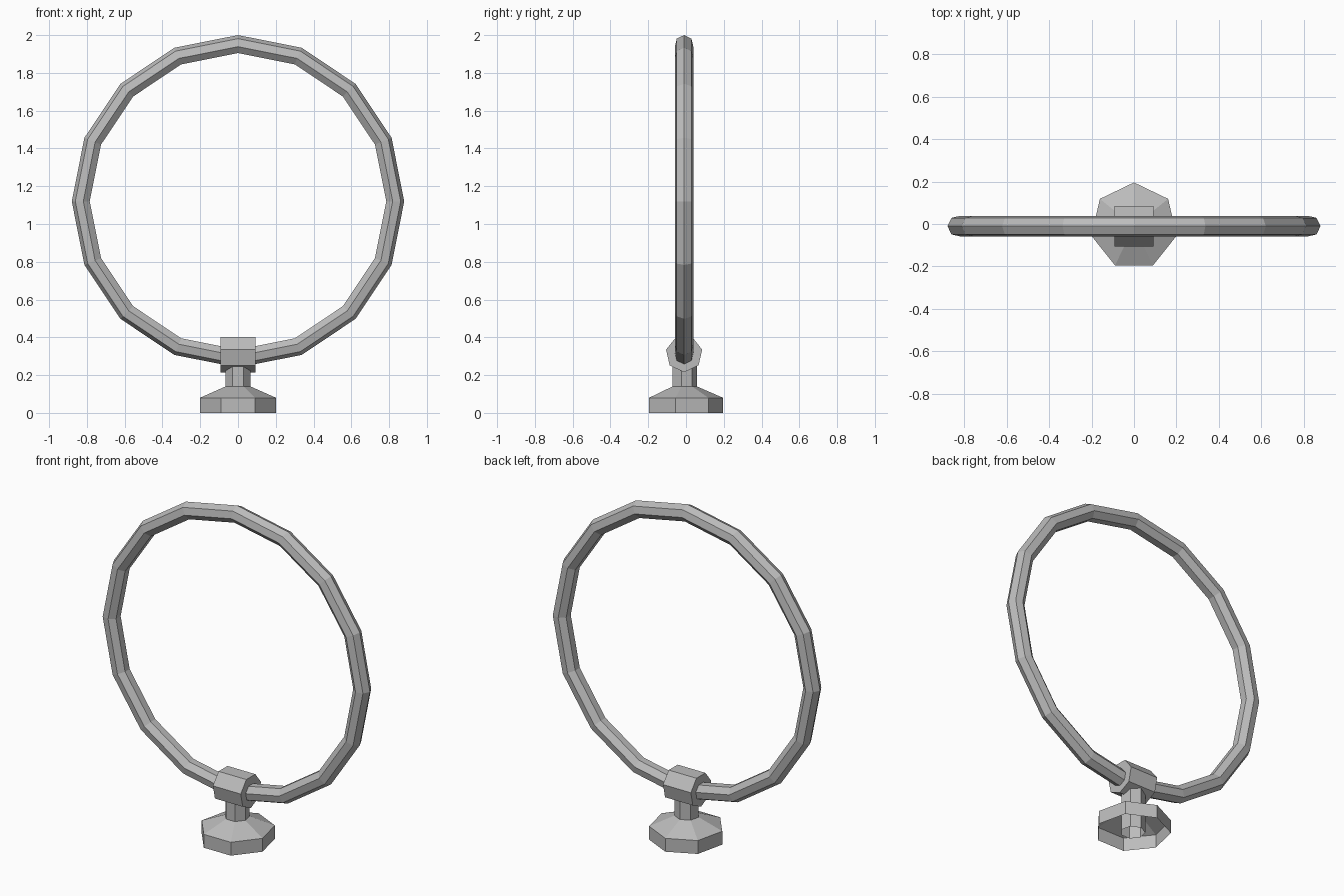
import bpy, bmesh
from math import pi, sin, cos
from mathutils import Matrix, Vector

if "Cube" in bpy.data.objects:
    bpy.data.objects.remove(bpy.data.objects["Cube"], do_unlink=True)

SIDES = 7      # every round section is a heptagon
Y = -0.01      # shared centre plane

metal = bpy.data.materials.new("grey metal")
metal.use_nodes = True
grey = (0.5, 0.5, 0.5, 1)
metal.diffuse_color = grey
metal.node_tree.nodes["Principled BSDF"].inputs["Base Color"].default_value = grey


def finish(bm, name, matrix):
    bmesh.ops.recalc_face_normals(bm, faces=bm.faces)
    mesh = bpy.data.meshes.new(name)
    bm.to_mesh(mesh)
    bm.free()
    mesh.materials.append(metal)
    mesh.transform(matrix)
    obj = bpy.data.objects.new(name, mesh)
    bpy.context.collection.objects.link(obj)
    return obj


def lathe(name, profile, matrix, capped=False):
    """Seven-sided turned part along z with a corner towards +y."""
    bm = bmesh.new()
    rings = []
    for r, z in profile:
        rings.append([bm.verts.new((r * sin(2 * pi * i / SIDES), r * cos(2 * pi * i / SIDES), z))
                      for i in range(SIDES)])
    for a, b in zip(rings, rings[1:]):
        for i in range(SIDES):
            j = (i + 1) % SIDES
            bm.faces.new((a[i], a[j], b[j], b[i]))
    if capped:
        bm.faces.new(rings[0])
        bm.faces.new(rings[-1])
    return finish(bm, name, matrix)


def hoop(name, major, minor, segments, matrix):
    """Upright faceted ring with a corner of its section pointing outward."""
    bm = bmesh.new()
    loops = []
    for s in range(segments):
        a = 2 * pi * s / segments
        out = Vector((cos(a), 0, sin(a)))
        loops.append([bm.verts.new(out * (major + minor * cos(t)) + Vector((0, minor * sin(t), 0)))
                      for t in (2 * pi * i / SIDES for i in range(SIDES))])
    for s in range(segments):
        p, q = loops[s], loops[(s + 1) % segments]
        for i in range(SIDES):
            j = (i + 1) % SIDES
            bm.faces.new((p[i], p[j], q[j], q[i]))
    return finish(bm, name, matrix)


# Large ring
hoop("ring", 0.83, 0.05, 16, Matrix.Translation((0, Y, 1.12)))

# Foot, hollow underneath, and the post that runs up to the clamp
ground = Matrix.Translation((0, Y, 0))
lathe("foot", [(0.206, 0), (0.206, 0.08), (0.068, 0.14)], ground)
lathe("post", [(0.068, 0), (0.068, 0.27)], ground)

# Clamp lying along x, corner down and flat on top
turn = Matrix(((0, 0, 1), (1, 0, 0), (0, 1, 0))).to_4x4()
corner_down = Matrix.Rotation(pi, 4, "X")
lathe("clamp", [(0.098, -0.092), (0.098, 0.092)],
      Matrix.Translation((0, Y, 0.313)) @ corner_down @ turn, capped=True)
